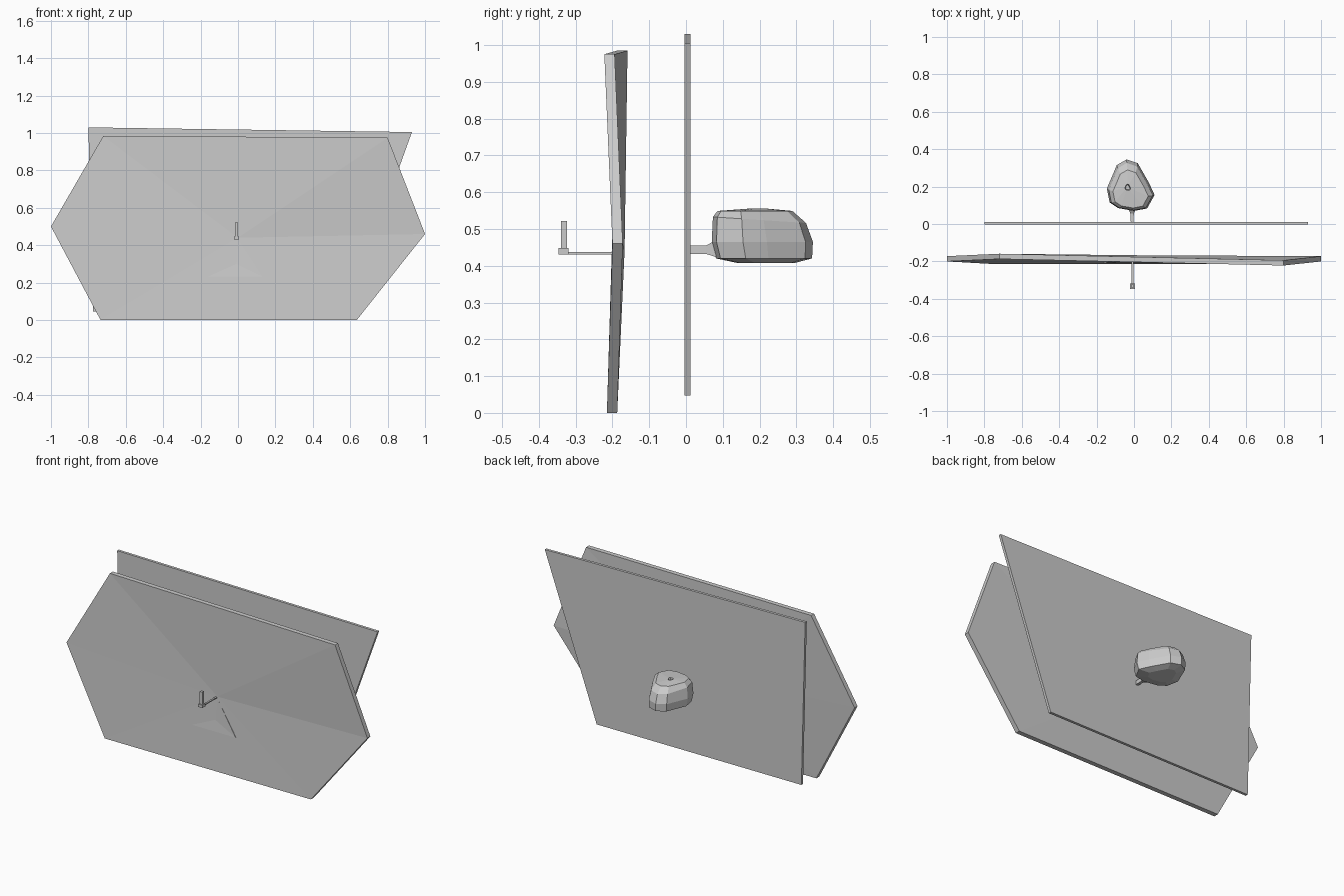
import bpy, bmesh, math
from mathutils import Vector

if "Cube" in bpy.data.objects:
    bpy.data.objects.remove(bpy.data.objects["Cube"])


def make(name, verts, faces):
    mesh = bpy.data.meshes.new(name)
    mesh.from_pydata(verts, [], faces)
    bm = bmesh.new()
    bm.from_mesh(mesh)
    bmesh.ops.recalc_face_normals(bm, faces=bm.faces)
    bm.to_mesh(mesh)
    bm.free()
    ob = bpy.data.objects.new(name, mesh)
    bpy.context.collection.objects.link(ob)
    return ob


def slab(name, centre, rim, thick):
    """Fan-shaped plate: rim points (x, y front, z) round a centre point."""
    n = len(rim)
    front = [centre] + rim
    verts = front + [(x, y + thick, z) for x, y, z in front]
    faces = []
    for i in range(n):
        a, b, o = 1 + i, 1 + (i + 1) % n, n + 1
        faces += [(0, a, b), (o, o + b, o + a), (a, o + a, o + b, b)]
    return make(name, verts, faces)


def loft(name, rings):
    """Skin between rings of equal point count, with flat end caps."""
    n = len(rings[0])
    verts = [p for r in rings for p in r]
    faces = [tuple(range(n)), tuple(range(len(verts) - n, len(verts)))]
    for k in range(len(rings) - 1):
        for i in range(n):
            j = (i + 1) % n
            faces.append((k * n + i, k * n + j, (k + 1) * n + j, (k + 1) * n + i))
    return make(name, verts, faces)


def box(name, x0, x1, y0, y1, z0, z1):
    return loft(name, [[(x0, y0, z), (x1, y0, z), (x1, y1, z), (x0, y1, z)]
                       for z in (z0, z1)])


# Slightly warped six-sided front panel
slab("front_panel", (0, -0.195, 0.44),
     [(-1, -0.2, 0.5), (-0.735, -0.215, 0.0), (0.635, -0.215, 0.0),
      (1, -0.2, 0.46), (0.8, -0.222, 0.975), (-0.72, -0.187, 0.985)], 0.028)

# Shallow triangular facet below the arm
slab("front_triangle", (-0.01, -0.2015, 0.3),
     [(0, -0.1955, 0.43), (-0.16, -0.208, 0.233), (0.13, -0.208, 0.233)], 0.012)

# Flat four-sided back panel
slab("back_panel", (0, -0.004, 0.5),
     [(-0.8, -0.004, 1.03), (-0.775, -0.004, 0.047),
      (0.585, -0.004, 0.047), (0.93, -0.004, 1.005)], 0.016)

# Front arm, its foot block and upright post
box("front_arm", -0.013, -0.003, -0.345, -0.19, 0.43, 0.437)
box("post_base", -0.022, 0.006, -0.347, -0.319, 0.431, 0.448)
box("front_post", -0.017, 0.001, -0.34, -0.323, 0.448, 0.522)

# Rear faceted body
outline = [(-0.145, 0.19), (-0.13, 0.115), (-0.085, 0.085), (0, 0.07),
           (0.07, 0.083), (0.11, 0.155), (0.08, 0.22), (0.02, 0.325),
           (-0.04, 0.345), (-0.092, 0.315)]


def ring(s, cx, cy, z, slope=0.0):
    return [(cx + s * (x - cx), cy + s * (y - cy), z + slope * (y - 0.2))
            for x, y in outline]


loft("rear_body", [
    ring(0.55, -0.02, 0.23, 0.407),
    ring(0.95, -0.02, 0.3, 0.42),
    ring(1.0, -0.02, 0.2, 0.465),
    ring(0.92, -0.02, 0.11, 0.525, -0.06),
    ring(0.74, -0.02, 0.13, 0.549),
    ring(0.12, -0.035, 0.195, 0.556),
    ring(0.09, -0.035, 0.195, 0.53)])

# Flared stem joining the body to the back panel
loft("rear_stem", [[(-0.01 - w, y, z0), (-0.01 + w, y, z0),
                    (-0.01 + w, y, z1), (-0.01 - w, y, z1)]
                   for y, w, z0, z1 in [(0.005, 0.007, 0.432, 0.455),
                                        (0.055, 0.009, 0.432, 0.455),
                                        (0.09, 0.024, 0.421, 0.475)]])
